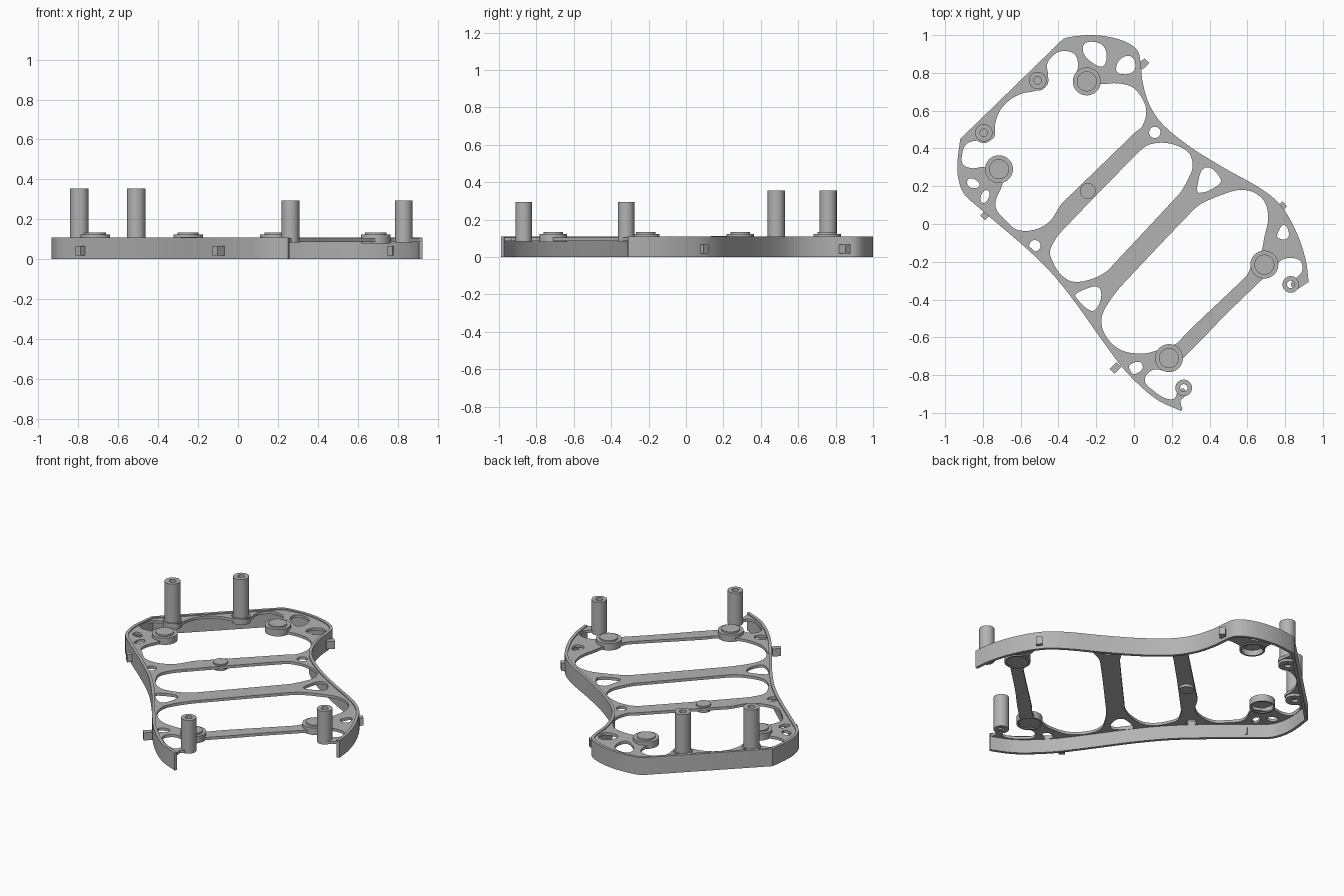
import bpy, bmesh, math
from mathutils import Vector, Matrix

cube = bpy.data.objects.get("Cube")
if cube:
    bpy.data.objects.remove(cube, do_unlink=True)

grey = bpy.data.materials.new("plain grey")
grey.use_nodes = True
grey.diffuse_color = (0.45, 0.45, 0.45, 1)
grey.node_tree.nodes["Principled BSDF"].inputs["Base Color"].default_value = grey.diffuse_color


def finish(name, mesh):
    """Link a mesh as a named object with the shared material and smooth curved sides."""
    mesh.materials.clear()
    mesh.materials.append(grey)
    obj = bpy.data.objects.new(name, mesh)
    bpy.context.collection.objects.link(obj)
    bpy.ops.object.select_all(action='DESELECT')
    obj.select_set(True)
    bpy.context.view_layer.objects.active = obj
    bpy.ops.object.shade_smooth_by_angle(angle=math.radians(30))
    return obj


def smooth(points, closed=False, steps=5):
    """Catmull-Rom path through the points."""
    p = [Vector(q) for q in points]
    n = len(p)
    path = []
    for i in range(n if closed else n - 1):
        if closed:
            a, b, c, d = (p[(i + k) % n] for k in (-1, 0, 1, 2))
        else:
            a, b, c, d = (p[min(max(i + k, 0), n - 1)] for k in (-1, 0, 1, 2))
        span = (c - b).length
        # tangents scaled to the span so long straights stay straight
        t0 = (c - a).normalized() * span
        t1 = (d - b).normalized() * span
        for s in range(steps):
            t = s / steps
            h = t * t * (3 - 2 * t)
            path.append(b * (1 - h) + c * h + t0 * (t * (1 - t) ** 2) - t1 * (t * t * (1 - t)))
    if not closed:
        path.append(p[-1])
    return path


def inset(path, amount):
    """Shift an open path to its right-hand side."""
    result = []
    for i, q in enumerate(path):
        before = (q - path[i - 1]).normalized() if i else None
        after = (path[i + 1] - q).normalized() if i + 1 < len(path) else None
        d = ((before or after) + (after or before)).normalized()
        result.append(q + Vector((d.y, -d.x)) * amount)
    return result


def slab(name, loops, bottom, top):
    """Filled flat shape with holes, given thickness."""
    curve = bpy.data.curves.new(name, 'CURVE')
    curve.dimensions = '2D'
    curve.fill_mode = 'BOTH'
    curve.extrude = (top - bottom) / 2
    for loop in loops:
        spline = curve.splines.new('POLY')
        spline.points.add(len(loop) - 1)
        for point, q in zip(spline.points, loop):
            point.co = (q[0], q[1], 0, 1)
        spline.use_cyclic_u = True
    helper = bpy.data.objects.new(name + " curve", curve)
    bpy.context.collection.objects.link(helper)
    graph = bpy.context.evaluated_depsgraph_get()
    mesh = bpy.data.meshes.new_from_object(helper.evaluated_get(graph))
    bpy.data.objects.remove(helper, do_unlink=True)
    mesh.transform(Matrix.Translation((0, 0, (top + bottom) / 2)))
    return finish(name, mesh)


def lathe(name, centre, profile, closed=False):
    """Spin a (radius, height) profile around the vertical axis."""
    bm = bmesh.new()
    verts = [bm.verts.new((r, 0, z)) for r, z in profile]
    edges = [bm.edges.new(pair) for pair in zip(verts, verts[1:])]
    if closed:
        edges.append(bm.edges.new((verts[-1], verts[0])))
    bmesh.ops.spin(bm, geom=verts + edges, cent=(0, 0, 0), axis=(0, 0, 1),
                   angle=math.tau, steps=40)
    bmesh.ops.remove_doubles(bm, verts=bm.verts, dist=1e-4)
    bmesh.ops.recalc_face_normals(bm, faces=bm.faces)
    bmesh.ops.translate(bm, verts=bm.verts, vec=(*centre, 0))
    mesh = bpy.data.meshes.new(name)
    bm.to_mesh(mesh)
    bm.free()
    return finish(name, mesh)


# Perimeter wall: two curved sides joined by a straight back
right_side = [(.25, -.99), (.13, -.935), (.03, -.855), (-.065, -.755), (-.18, -.6),
              (-.315, -.41), (-.445, -.25), (-.58, -.12), (-.82, .085), (-.9, .16),
              (-.93, .24), (-.935, .32), (-.92, .45)]
left_side = [(-.375, .98), (-.34, .99), (-.235, 1), (-.13, .99), (-.035, .96), (.02, .915),
             (.035, .85), (.045, .755), (.08, .635), (.15, .53), (.295, .41), (.48, .295),
             (.675, .185), (.78, .095), (.865, -.055), (.91, -.195), (.925, -.31)]
outer = smooth(right_side) + smooth(left_side)
slab("perimeter_wall", [outer + inset(outer, .018)[::-1]], 0, .11)

# Open front edge of the deck, with a bay beside each front post
front_edge = [(.86, -.35), (.83, -.32), (.86, -.285), (.89, -.25), (.88, -.195), (.82, -.18),
              (.77, -.2), (.74, -.26), (.69, -.285), (.63, -.34), (.48, -.485), (.37, -.6),
              (.25, -.72), (.2, -.78), (.11, -.77), (.065, -.8), (.06, -.84), (.1, -.88),
              (.16, -.92), (.21, -.925), (.235, -.885), (.26, -.87), (.275, -.9), (.245, -.935)]

# Large openings between the cross bars
rear_opening = [(-.195, .745), (-.09, .745), (-.01, .725), (.04, .67), (.065, .6), (.045, .52),
                (0, .48), (-.025, .455), (-.34, .15), (-.385, .105), (-.445, .015),
                (-.525, -.03), (-.62, -.03), (-.69, .03), (-.73, .08), (-.73, .13), (-.7, .2),
                (-.7, .23), (-.76, .26), (-.79, .3), (-.855, .295), (-.905, .315), (-.91, .37),
                (-.89, .42), (-.845, .44), (-.78, .44), (-.74, .46), (-.735, .53), (-.71, .6),
                (-.66, .655), (-.595, .69), (-.52, .705), (-.46, .735), (-.455, .79),
                (-.46, .845), (-.43, .89), (-.385, .915), (-.315, .9), (-.295, .84),
                (-.3, .79), (-.25, .81), (-.205, .79)]
middle_opening = [(.16, .43), (.24, .41), (.295, .37), (.31, .3), (.285, .235), (.255, .18),
                  (.24, .16), (-.11, -.215), (-.15, -.255), (-.235, -.295), (-.325, -.305),
                  (-.39, -.265), (-.43, -.2), (-.445, -.145), (-.415, -.08), (-.375, -.03),
                  (.03, .385), (.08, .42)]
front_opening = [(.48, .16), (.56, .18), (.64, .165), (.695, .11), (.71, .025), (.69, -.07),
                 (.675, -.14), (.63, -.195), (.605, -.26), (.575, -.295), (.28, -.575),
                 (.235, -.625), (.2, -.645), (.12, -.67), (.055, -.685), (-.05, -.675),
                 (-.12, -.63), (-.165, -.56), (-.17, -.49), (-.14, -.425), (-.09, -.355),
                 (-.065, -.325), (.31, .07), (.36, .11)]

# Small lightening holes along both walls
small_holes = [
    [(-.22, .965), (-.165, .945), (-.145, .89), (-.165, .835), (-.215, .85), (-.265, .9), (-.265, .95)],
    [(-.095, .82), (-.075, .87), (-.025, .89), (.005, .86), (-.005, .805), (-.075, .795)],
    [(.38, .3), (.46, .235), (.43, .195), (.345, .165), (.335, .2)],
    [(-.205, -.33), (-.175, -.355), (-.185, -.425), (-.225, -.46), (-.31, -.385), (-.3, -.365)],
    [(-.88, .235), (-.84, .235), (-.82, .2), (-.87, .195)],
    [(-.8, .11), (-.81, .15), (-.78, .18), (-.765, .15)],
    [(.765, -.04), (.795, -.005), (.82, -.05), (.805, -.08), (.76, -.07)],
    [(-.025, -.75), (.03, -.73), (.045, -.765), (0, -.795), (-.02, -.775)],
]
for x, y in ((.11, .485), (-.525, -.115)):
    small_holes.append([(x + .03 * math.cos(k * math.pi / 4), y + .03 * math.sin(k * math.pi / 4))
                        for k in range(8)])

openings = [rear_opening, middle_opening, front_opening] + small_holes
deck_outline = inset(outer, .009) + smooth(front_edge)
slab("deck", [deck_outline] + [smooth(hole, True) for hole in openings], .086, .103)

# Stepped caps, hollow underneath
cap = [(0, .115), (.063, .115), (.063, .08), (.074, .08), (.074, .123),
       (.053, .123), (.053, .133), (0, .133)]
for name, spot in (("rear_left", (-.25, .755)), ("rear_right", (-.715, .29)),
                   ("front_left", (.69, -.215)), ("front_right", (.185, -.71))):
    lathe(name + "_cap", spot, cap)


# Hollow posts; the rear pair stand on flanges
def tube(name, spot, radius, bottom, top):
    lathe(name, spot, [(.02, bottom), (radius, bottom), (radius, top), (.02, top)], True)


for side, rear, front in (("left", (-.51, .76), (.83, -.32)), ("right", (-.795, .483), (.263, -.868))):
    tube("rear_post_" + side, rear, .046, .086, .355)
    tube("rear_flange_" + side, rear, .054, .07, .11)
    tube("front_post_" + side, front, .044, .083, .293)

# Round pad on the rear cross bar
lathe("bar_pad", (-.245, .175), [(0, .07), (.042, .07), (.042, .112), (0, .112)])

# Small locating tabs on the outside of the wall
for i, (x, y) in enumerate(((.05, .848), (.78, .09), (-.783, .05), (-.098, -.762))):
    bm = bmesh.new()
    bmesh.ops.create_cube(bm, size=1, matrix=Matrix.Translation((x, y, .043))
                          @ Matrix.Rotation(math.radians(44), 4, 'Z')
                          @ Matrix.Diagonal((.05, .036, .048, 1)))
    mesh = bpy.data.meshes.new("tab")
    bm.to_mesh(mesh)
    bm.free()
    finish("wall_tab_%d" % (i + 1), mesh)
